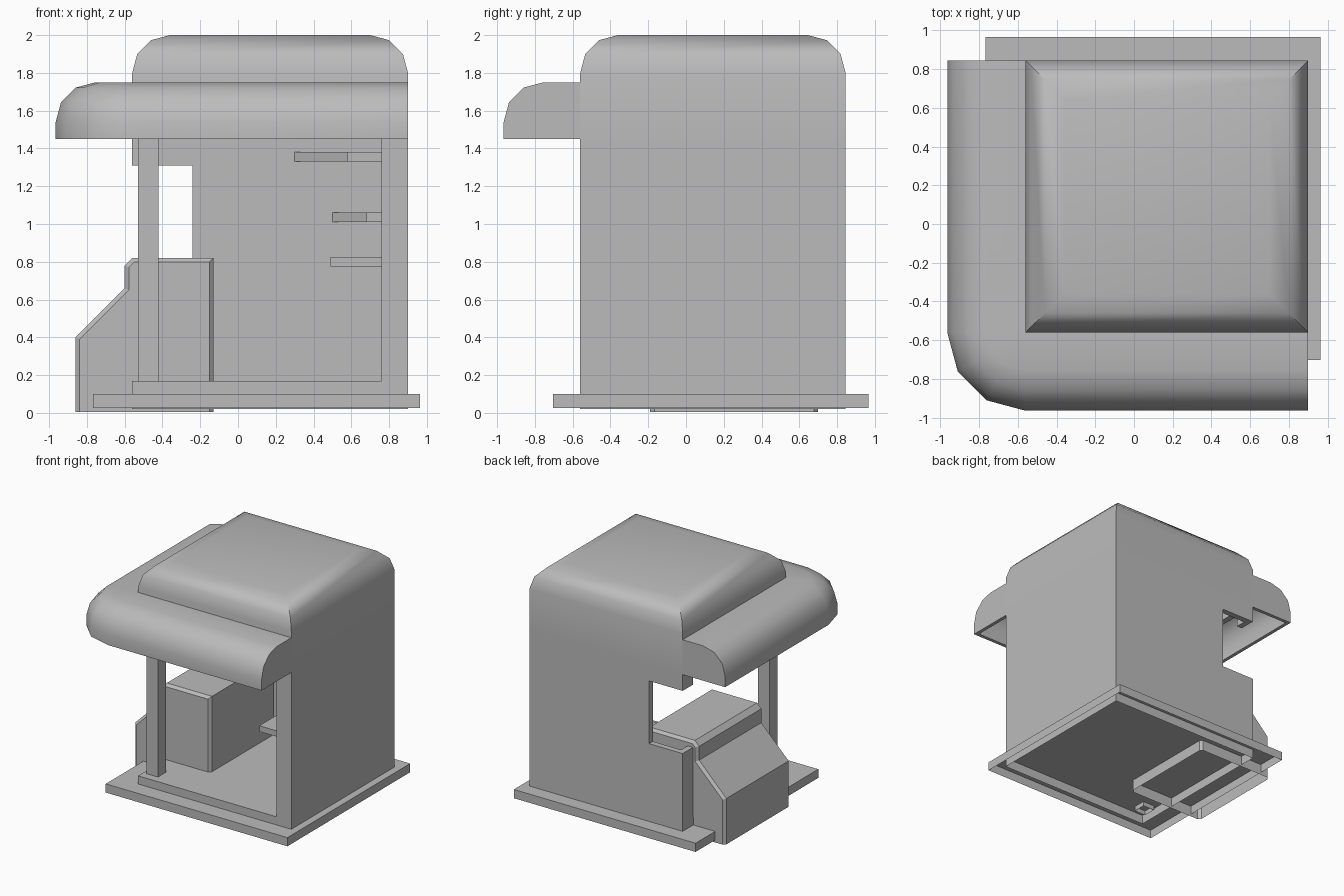
import bpy, bmesh
from math import sin, cos, radians
from mathutils import Vector

cube = bpy.data.objects.get("Cube")
if cube:
    bpy.data.objects.remove(cube, do_unlink=True)

GREY = (0.5, 0.5, 0.5, 1)
mat = bpy.data.materials.new("plain_grey")
mat.use_nodes = True
mat.diffuse_color = GREY
bsdf = mat.node_tree.nodes["Principled BSDF"]
bsdf.inputs["Base Color"].default_value = GREY
bsdf.inputs["Roughness"].default_value = 0.8

LEFT, RIGHT, FRONT, BACK = -0.56, 0.90, -0.56, 0.845
THICK = 0.05      # wall thickness
LIP = 0.14        # width of the returns beside the open sides
FLOOR, SILL, HEAD, EAVE = 0.17, 0.77, 1.31, 1.45


def finish(bm, name, smooth=False):
    bmesh.ops.recalc_face_normals(bm, faces=bm.faces)
    mesh = bpy.data.meshes.new(name)
    bm.to_mesh(mesh)
    bm.free()
    mesh.materials.append(mat)
    ob = bpy.data.objects.new(name, mesh)
    bpy.context.collection.objects.link(ob)
    if smooth:
        bpy.ops.object.select_all(action='DESELECT')
        ob.select_set(True)
        bpy.context.view_layer.objects.active = ob
        bpy.ops.object.shade_smooth_by_angle(angle=radians(40))
    return ob


def thicken(bm, thickness):
    """Give an open skin thickness towards its inside."""
    bmesh.ops.recalc_face_normals(bm, faces=bm.faces)
    if max(bm.faces, key=lambda f: f.calc_center_median().z).normal.z < 0:
        bmesh.ops.reverse_faces(bm, faces=bm.faces)
    bmesh.ops.solidify(bm, geom=bm.faces[:], thickness=thickness)


def prism(bm, points, offset):
    """Extrude a closed outline along the offset vector."""
    face = bm.faces.new([bm.verts.new(p) for p in points])
    ext = bmesh.ops.extrude_face_region(bm, geom=[face], use_keep_orig=True)
    moved = [v for v in ext["geom"] if isinstance(v, bmesh.types.BMVert)]
    bmesh.ops.translate(bm, verts=moved, vec=offset)
    bmesh.ops.recalc_face_normals(bm, faces=bm.faces)


def drop_bottom(bm):
    low = [f for f in bm.faces if f.normal.z < -0.9]
    bmesh.ops.delete(bm, geom=low, context='FACES')


def slab(name, outline, z0, z1, hollow=False):
    bm = bmesh.new()
    prism(bm, [(x, y, z0) for x, y in outline], (0, 0, z1 - z0))
    if hollow:
        drop_bottom(bm)
    return finish(bm, name)


def box(name, x0, x1, y0, y1, z0, z1, hollow=False):
    return slab(name, [(x0, y0), (x1, y0), (x1, y1), (x0, y1)], z0, z1, hollow)


# Base: open-bottomed plate and raised floor
box("base_plate", -0.768, 0.963, -0.703, 0.967, 0.025, 0.10, hollow=True)
box("floor", LEFT, RIGHT, FRONT, BACK, 0.02, FLOOR, hollow=True)

# Thin walls: one outline for the closed sides, with a return at the front
slab("side_and_back_wall",
     [(RIGHT - LIP, FRONT), (RIGHT, FRONT), (RIGHT, BACK), (-0.24, BACK),
      (-0.24, BACK - THICK), (RIGHT - THICK, BACK - THICK),
      (RIGHT - THICK, FRONT + THICK), (RIGHT - LIP, FRONT + THICK)],
     FLOOR, EAVE)

# Corner pieces below and above the window gap
for name, z0, z1 in (("window_sill_wall", FLOOR, SILL),
                     ("window_header", HEAD, EAVE)):
    slab(name,
         [(-0.24, BACK), (LEFT, BACK), (LEFT, BACK - LIP),
          (LEFT + THICK, BACK - LIP), (LEFT + THICK, BACK - THICK),
          (-0.24, BACK - THICK)], z0, z1)

# Roof: stacked rings rounding the upper edge, hollow inside
bm = bmesh.new()
R = 0.20
levels = [(0, EAVE)] + [(R * (1 - cos(radians(a))), 2 - R + R * sin(radians(a)))
                        for a in (0, 30, 60, 90)]
rings = []
for d, z in levels:
    rings.append([bm.verts.new((x, y, z)) for x, y in (
        (LEFT + d, FRONT + d), (RIGHT - d, FRONT + d),
        (RIGHT - d, BACK - d), (LEFT + d, BACK - d))])
for a, b in zip(rings, rings[1:]):
    for i in range(4):
        j = (i + 1) % 4
        bm.faces.new((a[i], a[j], b[j], b[i]))
bm.faces.new(rings[-1])
thicken(bm, THICK)
finish(bm, "roof", smooth=True)

# Awning: quarter-round profile swept round the front corner
bm = bmesh.new()
REACH, AR, TOP = 0.405, 0.21, 1.75
profile = [(REACH, EAVE)]
profile += [(REACH - AR + AR * cos(radians(a)), TOP - AR + AR * sin(radians(a)))
            for a in (0, 30, 60, 90)]
profile.append((0, TOP))
stations = [((LEFT, BACK), 180)]
stations += [((LEFT, FRONT), a) for a in (180, 210, 240, 270)]
stations.append(((RIGHT, FRONT), 270))
rows = []
for (cx, cy), a in stations:
    d = Vector((cos(radians(a)), sin(radians(a)), 0))
    rows.append([bm.verts.new(Vector((cx, cy, z)) + d * r) for r, z in profile])
for a, b in zip(rows, rows[1:]):
    for i in range(len(profile) - 1):
        bm.faces.new((a[i], a[i + 1], b[i + 1], b[i]))
for row, (c, _) in ((rows[0], stations[0]), (rows[-1], stations[-1])):
    bm.faces.new(row + [bm.verts.new((*c, EAVE))])
bmesh.ops.remove_doubles(bm, verts=bm.verts, dist=0.0005)
thicken(bm, 0.03)
finish(bm, "awning", smooth=True)

# Square corner post
box("corner_post", -0.53, -0.42, -0.49, -0.38, 0.06, EAVE + 0.02, hollow=True)

# Counter with sloped outer side and chamfered ends
bm = bmesh.new()
Y0, Y1 = -0.19, 0.70
section = [(-0.86, 0.005), (-0.86, 0.40), (-0.60, 0.66), (-0.60, 0.78),
           (-0.56, 0.82), (-0.13, 0.82), (-0.13, 0.005)]
prism(bm, [(x, Y0, z) for x, z in section], (0, Y1 - Y0, 0))
drop_bottom(bm)
rim = [e for e in bm.edges
       if abs(e.verts[0].co.y - e.verts[1].co.y) < 0.001
       and max(v.co.z for v in e.verts) > 0.1]
bmesh.ops.bevel(bm, geom=rim, offset=0.022, segments=1, affect='EDGES')
finish(bm, "counter")

# Shelves along the side wall; the upper two flare into the back corner
in_x, in_y, start = RIGHT - THICK, BACK - THICK, -0.41
for name, x, flare, z in (("low_shelf", 0.49, 0, 0.775),
                          ("middle_shelf", 0.68, 0.18, 1.01),
                          ("top_shelf", 0.58, 0.28, 1.33)):
    outline = [(x, start), (in_x, start), (in_x, in_y), (x - flare, in_y)]
    if flare:
        outline.append((x, in_y - flare))
    slab(name, outline, z, z + 0.05)
